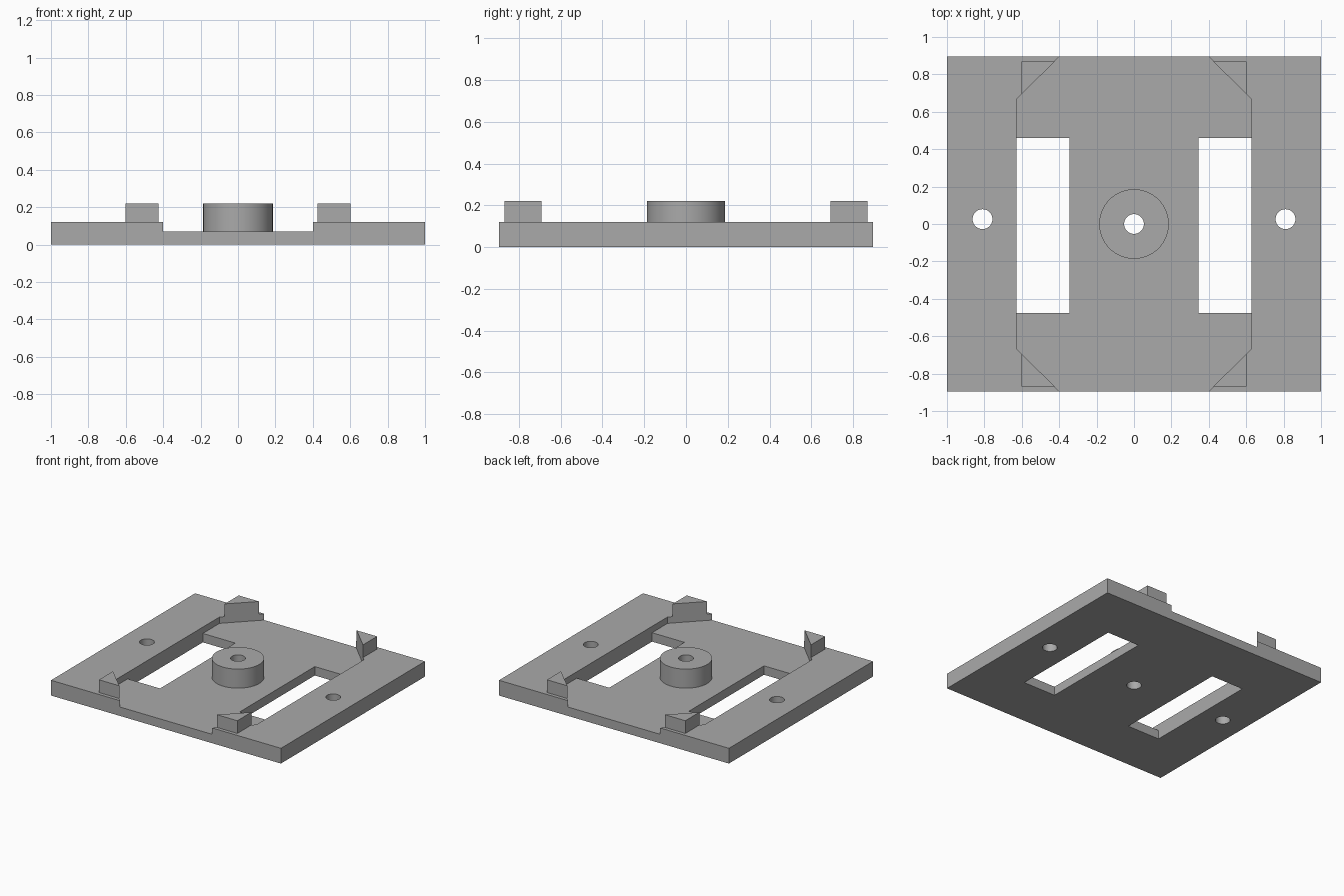
import bpy, bmesh, math

default = bpy.data.objects.get("Cube")
if default:
    bpy.data.objects.remove(default, do_unlink=True)

GREY = (0.4, 0.4, 0.4, 1)
grey = bpy.data.materials.new("plain grey")
grey.use_nodes = True
grey.diffuse_color = GREY
grey.node_tree.nodes["Principled BSDF"].inputs["Base Color"].default_value = GREY

W, D = 1.0, 0.895                 # half width and half depth of the plate
FLOOR, DECK, TOP = 0.07, 0.12, 0.22
HOLE = 0.053


def prism(name, points, z0, z1):
    """Extrude a flat outline from z0 to z1."""
    bm = bmesh.new()
    face = bm.faces.new([bm.verts.new((x, y, z0)) for x, y in points])
    new = bmesh.ops.extrude_face_region(bm, geom=[face])["geom"]
    bmesh.ops.translate(bm, vec=(0, 0, z1 - z0),
                        verts=[v for v in new if isinstance(v, bmesh.types.BMVert)])
    bmesh.ops.recalc_face_normals(bm, faces=bm.faces)
    mesh = bpy.data.meshes.new(name)
    bm.to_mesh(mesh)
    bm.free()
    mesh.materials.append(grey)
    obj = bpy.data.objects.new(name, mesh)
    bpy.context.collection.objects.link(obj)
    return obj


def box(x0, x1, y0, y1):
    return [(x0, y0), (x1, y0), (x1, y1), (x0, y1)]


def circle(x, y, r, n=64):
    return [(x + r * math.cos(2 * math.pi * i / n),
             y + r * math.sin(2 * math.pi * i / n)) for i in range(n)]


def activate(obj):
    bpy.ops.object.select_all(action='DESELECT')
    obj.select_set(True)
    bpy.context.view_layer.objects.active = obj


def cut(obj, outline, z0, z1):
    """Subtract a prism, then remove the cutter."""
    cutter = prism("cutter", outline, z0, z1)
    cutter.hide_render = True
    mod = obj.modifiers.new("cut", 'BOOLEAN')
    mod.operation, mod.solver, mod.object = 'DIFFERENCE', 'EXACT', cutter
    activate(obj)
    bpy.ops.object.modifier_apply(modifier=mod.name)
    bpy.data.objects.remove(cutter, do_unlink=True)


# Base plate with an eight-sided recess that opens at the front and back edges
plate = prism("base_plate", box(-W, W, -D, D), 0, DECK)
RX, RY, NX = 0.628, 0.667, 0.40   # recess side, chamfer start, opening half width
E = D + 0.1
recess = [(RX, -RY), (RX, RY), (NX, D), (NX, E), (-NX, E), (-NX, D),
          (-RX, RY), (-RX, -RY), (-NX, -D), (-NX, -E), (NX, -E), (NX, -D)]
cut(plate, recess, FLOOR, 0.3)

# Slots beside the centre, and screw holes in the side rails
for s in (-1, 1):
    cut(plate, box(*sorted((s * 0.346, s * RX)), -0.475, 0.46), -0.1, 0.3)
    cut(plate, circle(s * 0.81, 0.026, HOLE), -0.1, 0.3)
cut(plate, circle(0, 0, HOLE), -0.1, 0.3)

# Round centre boss with a through hole
boss = prism("centre_boss", circle(0, 0, 0.186), FLOOR, TOP)
cut(boss, circle(0, 0, HOLE), 0, 0.3)

# Triangular corner posts along the recess chamfers
for sx, side in ((1, "left"), (-1, "right")):
    for sy, end in ((-1, "front"), (1, "back")):
        corner = [(0.602, 0.693), (0.602, 0.868), (0.425, 0.868)]
        prism(f"{end}_{side}_post", [(sx * x, sy * y) for x, y in corner], DECK, TOP)

# Round walls smooth, edges sharp
for obj in (plate, boss):
    activate(obj)
    bpy.ops.object.shade_smooth_by_angle(angle=math.radians(30))
